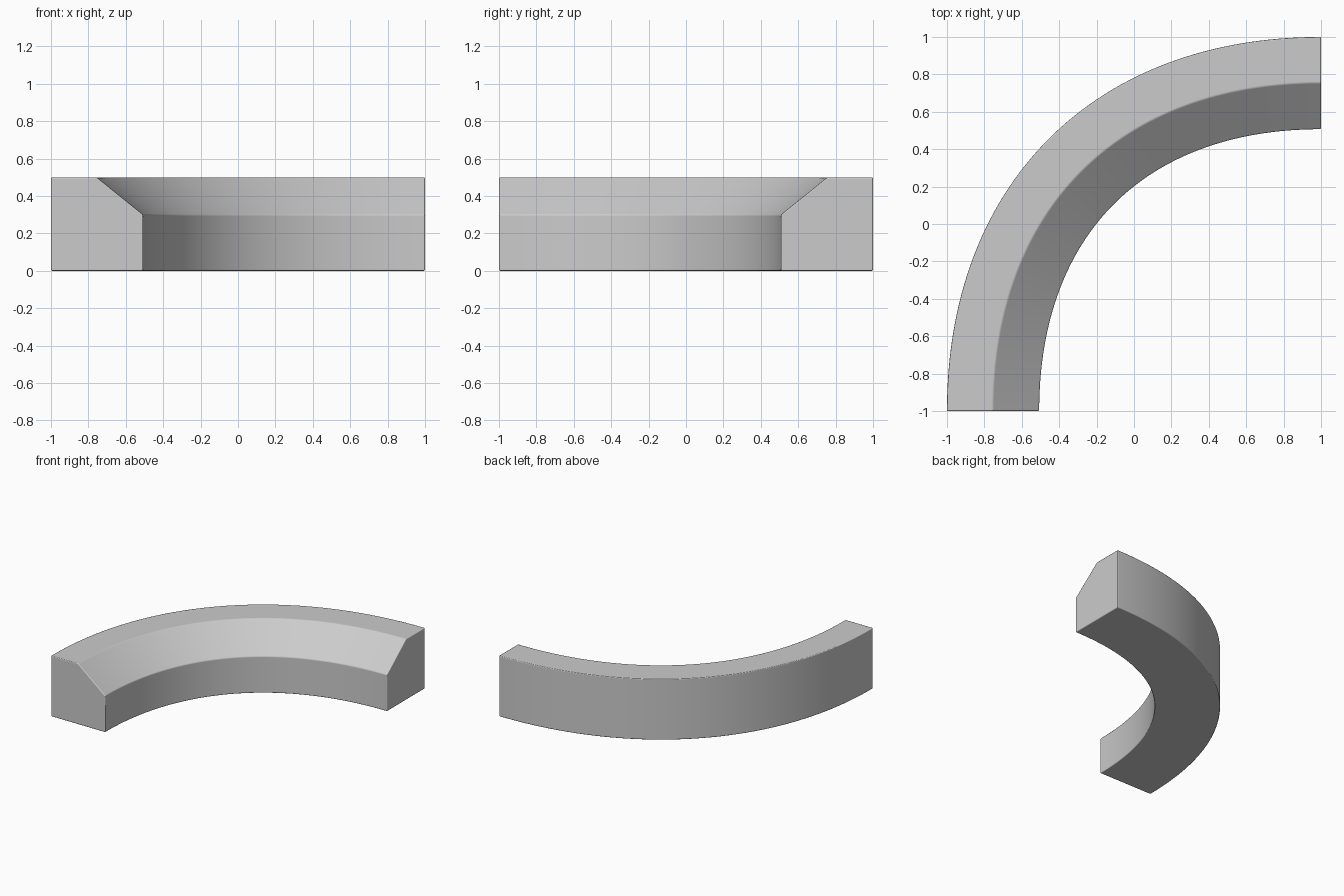
import bpy
import bmesh
import math
from mathutils import Vector
from mathutils.geometry import interpolate_bezier

cube = bpy.data.objects.get("Cube")
if cube:
    bpy.data.objects.remove(cube, do_unlink=True)

# Single plain grey material
GREY = (0.6, 0.6, 0.6, 1.0)
grey = bpy.data.materials.new("plain_grey")
grey.use_nodes = True
grey.diffuse_color = GREY
bsdf = next(n for n in grey.node_tree.nodes if n.type == "BSDF_PRINCIPLED")
bsdf.inputs["Base Color"].default_value = GREY

# Spine: a full, slightly squarish quarter bend
RADIUS = 1.755
HANDLE = RADIUS * 0.615
STEPS = 64
start = Vector((1 - RADIUS, -1, 0))
end = Vector((1, RADIUS - 1, 0))
spine = interpolate_bezier(start, start + Vector((0, HANDLE, 0)),
                           end - Vector((HANDLE, 0, 0)), end, STEPS + 1)

# Cross-section as (outward offset, height), inner top corner cut away
SECTION = [(0.245, 0.0), (0.245, 0.5), (0.0, 0.5), (-0.248, 0.3), (-0.248, 0.0)]


def outward(i):
    """Horizontal normal of the spine, square to the axes at both ends."""
    if i == 0:
        return Vector((-1, 0, 0))
    if i == STEPS:
        return Vector((0, 1, 0))
    tangent = (spine[i + 1] - spine[i - 1]).normalized()
    return Vector((-tangent.y, tangent.x, 0))


# Sweep the section along the spine and cap both ends
bm = bmesh.new()
rings = [[bm.verts.new(p + outward(i) * d + Vector((0, 0, z))) for d, z in SECTION]
         for i, p in enumerate(spine)]
for a, b in zip(rings, rings[1:]):
    for j in range(len(SECTION)):
        bm.faces.new((a[j - 1], a[j], b[j], b[j - 1]))
bm.faces.new(rings[0])
bm.faces.new(rings[-1])
bmesh.ops.recalc_face_normals(bm, faces=bm.faces)

mesh = bpy.data.meshes.new("curved_block")
bm.to_mesh(mesh)
bm.free()
mesh.materials.append(grey)
block = bpy.data.objects.new("curved_block", mesh)
bpy.context.collection.objects.link(block)

# Smooth curved walls with crisp edges
bpy.ops.object.select_all(action="DESELECT")
block.select_set(True)
bpy.context.view_layer.objects.active = block
bpy.ops.object.shade_smooth_by_angle(angle=math.radians(30))

# Slightly softened corners
bevel = block.modifiers.new("soft_edges", "BEVEL")
bevel.width = 0.007
bevel.segments = 2
bevel.limit_method = "ANGLE"
bevel.angle_limit = math.radians(30)
bevel.harden_normals = True
